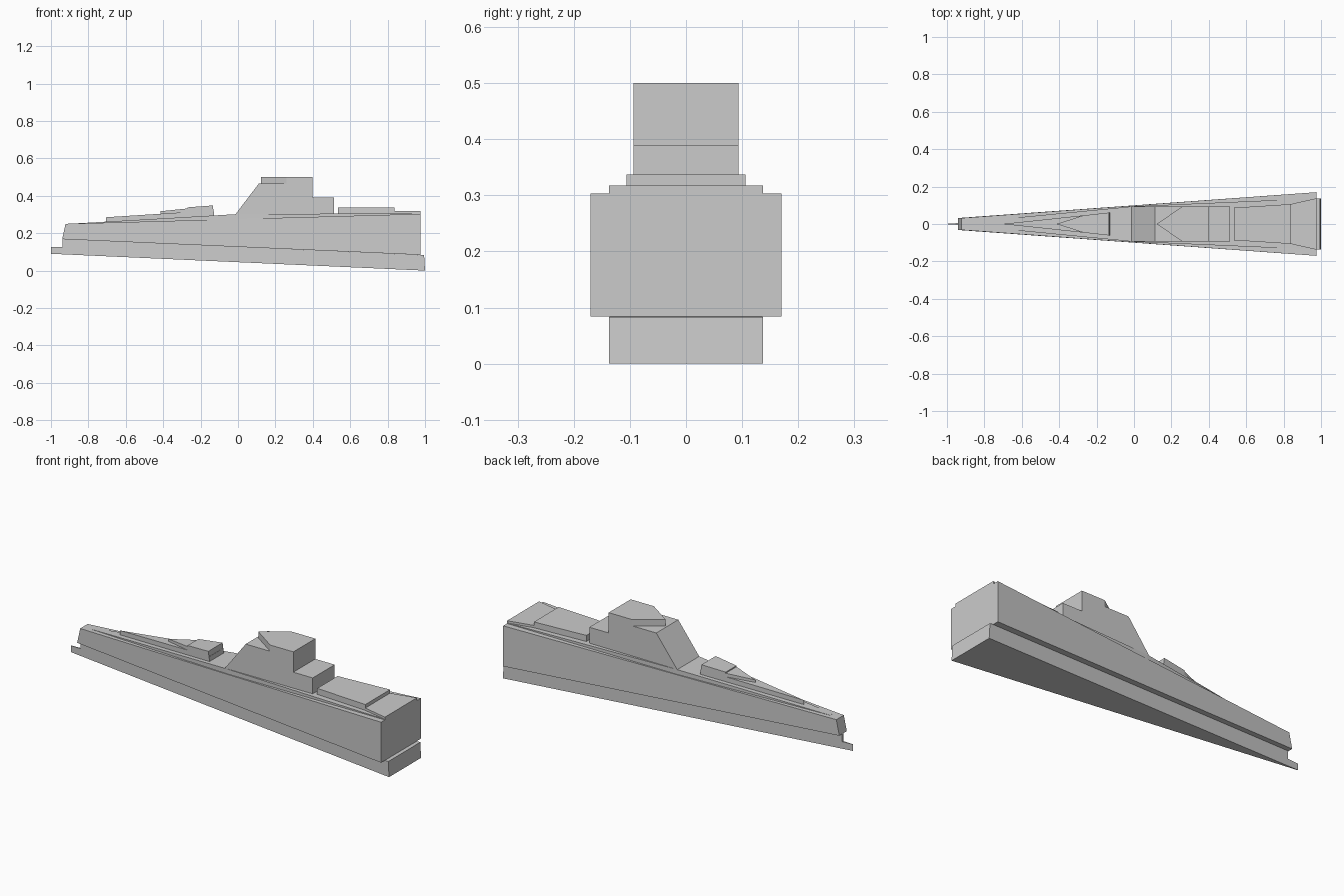
import bpy, bmesh


def loft(name, stations):
    """Mirror-symmetric solid through stations of
    (x_bottom, z_bottom, x_top, z_top, half_width)."""
    bm = bmesh.new()
    rings = []
    for xb, zb, xt, zt, w in stations:
        rings.append([bm.verts.new(p) for p in
                      ((xb, -w, zb), (xb, w, zb), (xt, w, zt), (xt, -w, zt))])
    for a, b in zip(rings, rings[1:]):
        for i in range(4):
            j = (i + 1) % 4
            bm.faces.new((a[i], a[j], b[j], b[i]))
    bm.faces.new(rings[0])
    bm.faces.new(rings[-1])
    # Pointed ends collapse to a single edge
    bmesh.ops.remove_doubles(bm, verts=bm.verts, dist=1e-5)
    bmesh.ops.recalc_face_normals(bm, faces=bm.faces)
    mesh = bpy.data.meshes.new(name)
    bm.to_mesh(mesh)
    bm.free()
    obj = bpy.data.objects.new(name, mesh)
    bpy.context.collection.objects.link(obj)
    return obj


# Narrow keel: low pointed ram, then the body that rises to the hull
loft("keel_ram", [(-1, 0.09, -1, 0.125, 0.001),
                  (-0.938, 0.087, -0.938, 0.125, 0.005)])
loft("keel", [(-0.938, 0.087, -0.938, 0.168, 0.005),
              (1.0, 0.0, 0.995, 0.083, 0.137)])

# Wide hull with raked bow
loft("hull", [(-0.94, 0.168, -0.922, 0.25, 0.032),
              (0.975, 0.084, 0.975, 0.303, 0.17)])

# Raised deck, sloping up to midships then level
loft("raised_deck", [(-0.87, 0.245, -0.87, 0.252, 0.011),
                     (0.0, 0.27, 0.0, 0.302, 0.095),
                     (0.975, 0.295, 0.975, 0.306, 0.137)])

# Fore deckhouse: stacked arrow-shaped tiers
loft("fore_blade", [(-0.705, 0.25, -0.705, 0.285, 0),
                    (-0.27, 0.27, -0.27, 0.313, 0.046),
                    (-0.127, 0.28, -0.13, 0.32, 0.061)])
loft("fore_wedge", [(-0.415, 0.29, -0.415, 0.317, 0),
                    (-0.27, 0.29, -0.27, 0.332, 0.046)])
loft("fore_house", [(-0.27, 0.29, -0.27, 0.338, 0.046),
                    (-0.127, 0.29, -0.135, 0.348, 0.061)])

# Main tower: sloped front, arrow-shaped bridge, aft step
loft("tower", [(-0.018, 0.295, 0.112, 0.466, 0.094),
               (0.397, 0.295, 0.397, 0.466, 0.094)])
loft("bridge", [(0.122, 0.46, 0.122, 0.5, 0),
                (0.258, 0.46, 0.258, 0.5, 0.094),
                (0.397, 0.46, 0.397, 0.5, 0.094)])
loft("tower_step", [(0.397, 0.295, 0.397, 0.39, 0.094),
                    (0.513, 0.295, 0.513, 0.39, 0.094)])

# Aft deckhouse and stern platform
loft("aft_house", [(0.535, 0.295, 0.535, 0.337, 0.087),
                   (0.836, 0.295, 0.836, 0.337, 0.106)])
loft("stern_platform", [(0.836, 0.295, 0.836, 0.318, 0.106),
                        (0.975, 0.295, 0.975, 0.318, 0.137)])
